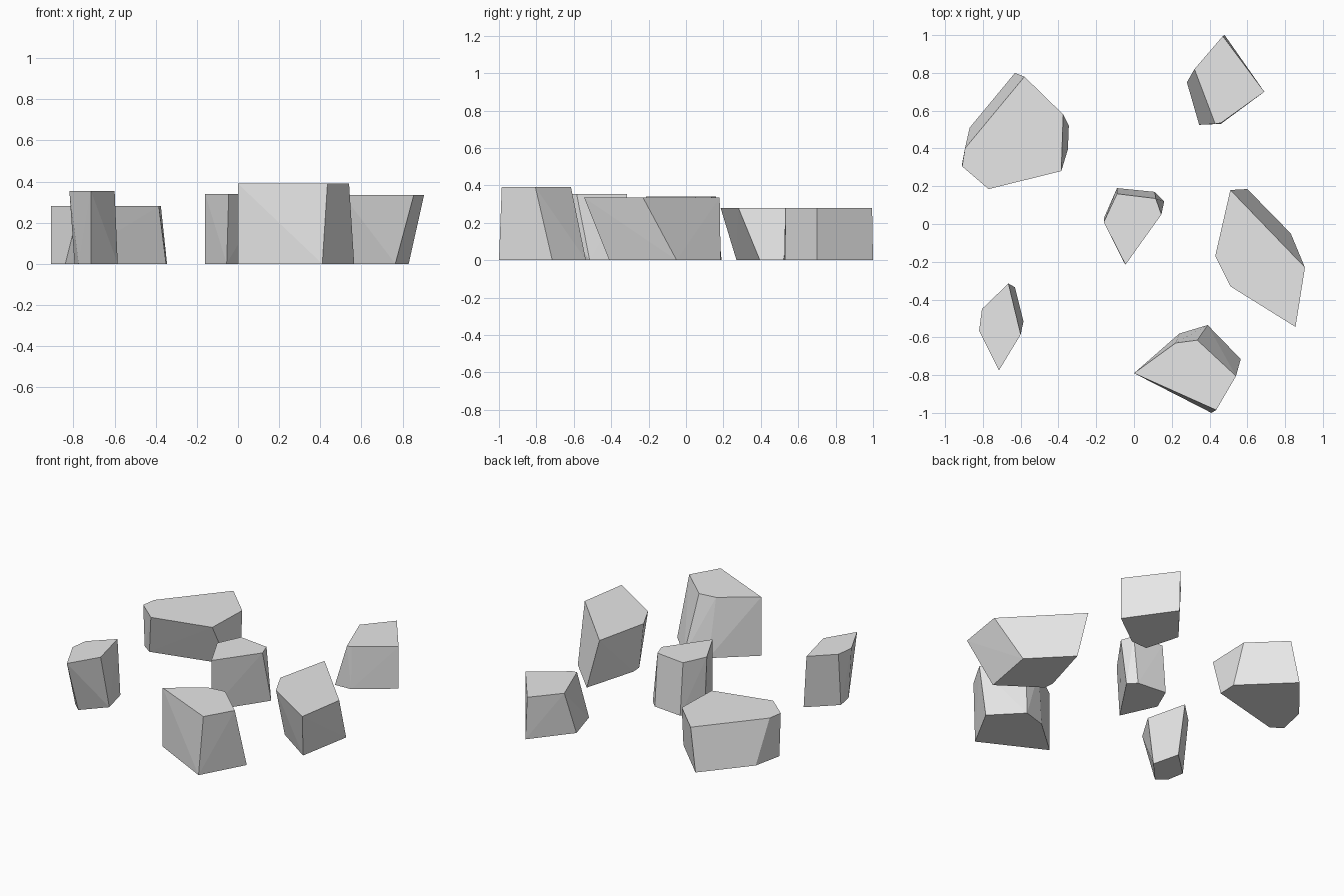
import bpy
import bmesh

# Remove the default cube if present
cube = bpy.data.objects.get("Cube")
if cube:
    bpy.data.objects.remove(cube, do_unlink=True)

# Single stone colour
stone_grey = bpy.data.materials.new("stone_grey")
stone_grey.use_nodes = True
colour = (0.8, 0.8, 0.8, 1.0)
stone_grey.diffuse_color = colour
shader = next(n for n in stone_grey.node_tree.nodes if n.type == "BSDF_PRINCIPLED")
shader.inputs["Base Color"].default_value = colour


def make_stone(name, height, top, bottom):
    """Chiselled stone: convex hull between a ground outline and a top outline."""
    bm = bmesh.new()
    for outline, level in ((top, height), (bottom, 0.0)):
        for x, y in outline:
            bm.verts.new((x, y, level))
    bmesh.ops.convex_hull(bm, input=list(bm.verts))

    # Merge the triangles of the flat caps and planar sides
    bmesh.ops.dissolve_limit(bm, angle_limit=0.01,
                             verts=list(bm.verts), edges=list(bm.edges))
    bmesh.ops.recalc_face_normals(bm, faces=list(bm.faces))

    mesh = bpy.data.meshes.new(name)
    bm.to_mesh(mesh)
    bm.free()
    mesh.materials.append(stone_grey)
    stone = bpy.data.objects.new(name, mesh)
    bpy.context.scene.collection.objects.link(stone)
    return stone


# Wide low stone at the back, on the right
make_stone(
    "back_right_stone", 0.28,
    top=[(-.58, .78), (-.895, .4), (-.91, .305), (-.77, .185), (-.385, .28), (-.375, .58)],
    bottom=[(-.63, .8), (-.87, .51), (-.91, .32), (-.84, .27), (-.35, .395), (-.345, .52)],
)

# Low stone at the back, on the left
make_stone(
    "back_left_stone", 0.28,
    top=[(.69, .7), (.47, .995), (.32, .82), (.43, .53), (.46, .535)],
    bottom=[(.69, .7), (.48, 1.0), (.28, .75), (.345, .525), (.46, .53)],
)

# Small stone in the middle
make_stone(
    "middle_stone", 0.34,
    top=[(-.16, .01), (-.09, .16), (.115, .135), (.145, .05), (-.045, -.215)],
    bottom=[(-.16, .03), (-.09, .19), (.11, .17), (.16, .12), (-.055, -.2)],
)

# Long leaning stone on the left
make_stone(
    "left_long_stone", 0.335,
    top=[(.51, .18), (.905, -.23), (.855, -.545), (.51, -.33), (.43, -.17)],
    bottom=[(.6, .185), (.83, -.05), (.765, -.41), (.505, -.23), (.5, -.165)],
)

# Narrow stone at the front, on the right
make_stone(
    "front_right_stone", 0.355,
    top=[(-.665, -.315), (-.6, -.585), (-.715, -.775), (-.82, -.565), (-.805, -.45)],
    bottom=[(-.63, -.335), (-.585, -.515), (-.715, -.655), (-.775, -.6), (-.795, -.49)],
)

# Tallest stone at the front, on the left
make_stone(
    "front_left_stone", 0.39,
    top=[(0, -.79), (.22, -.63), (.335, -.615), (.54, -.805), (.435, -.985)],
    bottom=[(0, -.79), (.24, -.58), (.39, -.535), (.565, -.715), (.41, -1.0)],
)
